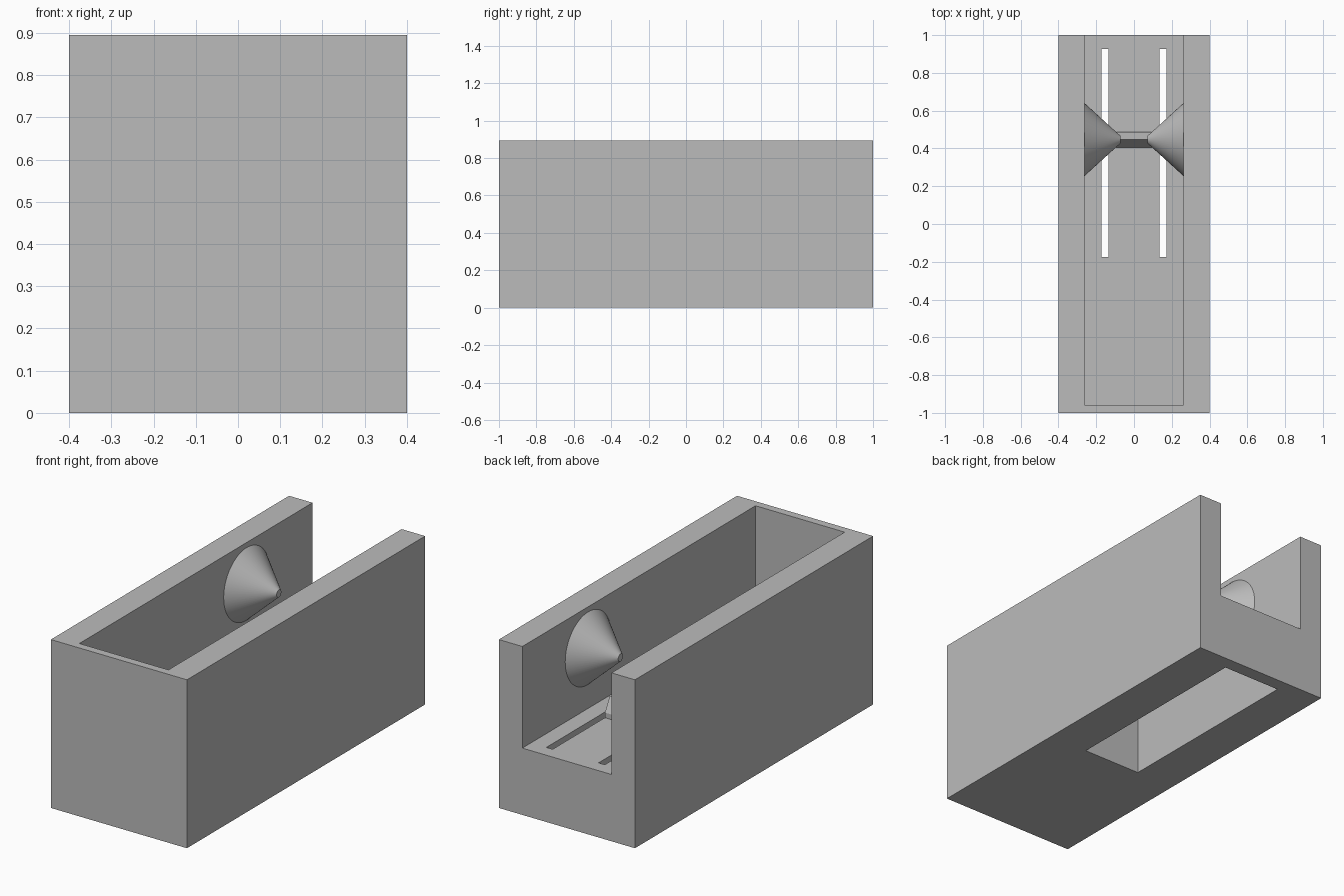
import bpy, bmesh
from math import radians
from mathutils import Matrix

cube = bpy.data.objects.get("Cube")
if cube:
    bpy.data.objects.remove(cube, do_unlink=True)

HALF_W, HEIGHT = 0.4, 0.895
CHANNEL, FLOOR = 0.262, 0.355          # channel half width, floor height
POCKET, PLATE = 0.172, 0.135           # half widths of pocket and spring plate
BACK, FRONT = 0.927, -0.175            # pocket ends
CENTRE_Y = 0.447                       # line of cones and ridge

grey = bpy.data.materials.new("plain grey")
grey.use_nodes = True
colour = (0.5, 0.5, 0.5, 1)
grey.diffuse_color = colour
grey.node_tree.nodes["Principled BSDF"].inputs["Base Color"].default_value = colour


def finish(name, bm):
    bmesh.ops.recalc_face_normals(bm, faces=bm.faces)
    mesh = bpy.data.meshes.new(name)
    bm.to_mesh(mesh)
    bm.free()
    mesh.materials.append(grey)
    obj = bpy.data.objects.new(name, mesh)
    bpy.context.collection.objects.link(obj)
    return obj


def box(name, low, high):
    bm = bmesh.new()
    bmesh.ops.create_cube(bm, size=1)
    for v in bm.verts:
        v.co = [high[i] if v.co[i] > 0 else low[i] for i in range(3)]
    return finish(name, bm)


# Solid block, cut by channel, underside pocket and two slots
body = box("body", (-HALF_W, -1, 0), (HALF_W, 1, HEIGHT))
cutters = [
    box("channel_cutter", (-CHANNEL, -0.958, FLOOR), (CHANNEL, 1.2, 1.2)),
    box("pocket_cutter", (-POCKET, FRONT, -0.2), (POCKET, BACK, FLOOR - 0.035)),
]
for side, x in (("right", -POCKET), ("left", PLATE)):
    cutters.append(box(side + "_slot_cutter", (x, FRONT, 0.2),
                       (x + POCKET - PLATE, BACK, 0.5)))

bpy.context.view_layer.objects.active = body
for cutter in cutters:
    mod = body.modifiers.new(cutter.name, "BOOLEAN")
    mod.operation, mod.solver, mod.object = "DIFFERENCE", "EXACT", cutter
    bpy.ops.object.modifier_apply(modifier=mod.name)
for cutter in cutters:
    bpy.data.objects.remove(cutter, do_unlink=True)

# Pointed ridge across the spring plate
profile = [(-0.041, 0), (0.041, 0), (0.041, 0.027), (0, 0.1), (-0.041, 0.027)]
bm = bmesh.new()
end = bm.faces.new([bm.verts.new((-PLATE, CENTRE_Y + y, FLOOR + z)) for y, z in profile])
moved = bmesh.ops.extrude_face_region(bm, geom=[end], use_keep_orig=True)["geom"]
bmesh.ops.translate(bm, vec=(2 * PLATE, 0, 0),
                    verts=[g for g in moved if isinstance(g, bmesh.types.BMVert)])
finish("ridge", bm)

# Blunt cones on the inner side walls, pointing at each other
depth = 0.19
for side, sign in (("left", 1), ("right", -1)):
    bm = bmesh.new()
    place = (Matrix.Translation((sign * (CHANNEL - depth / 2), CENTRE_Y, 0.675))
             @ Matrix.Rotation(radians(-90 * sign), 4, "Y"))
    bmesh.ops.create_cone(bm, cap_ends=True, segments=64, radius1=0.193,
                          radius2=0.02, depth=depth, matrix=place)
    cone = finish(side + "_cone", bm)
    bpy.ops.object.select_all(action="DESELECT")
    cone.select_set(True)
    bpy.context.view_layer.objects.active = cone
    bpy.ops.object.shade_smooth_by_angle(angle=radians(30))
